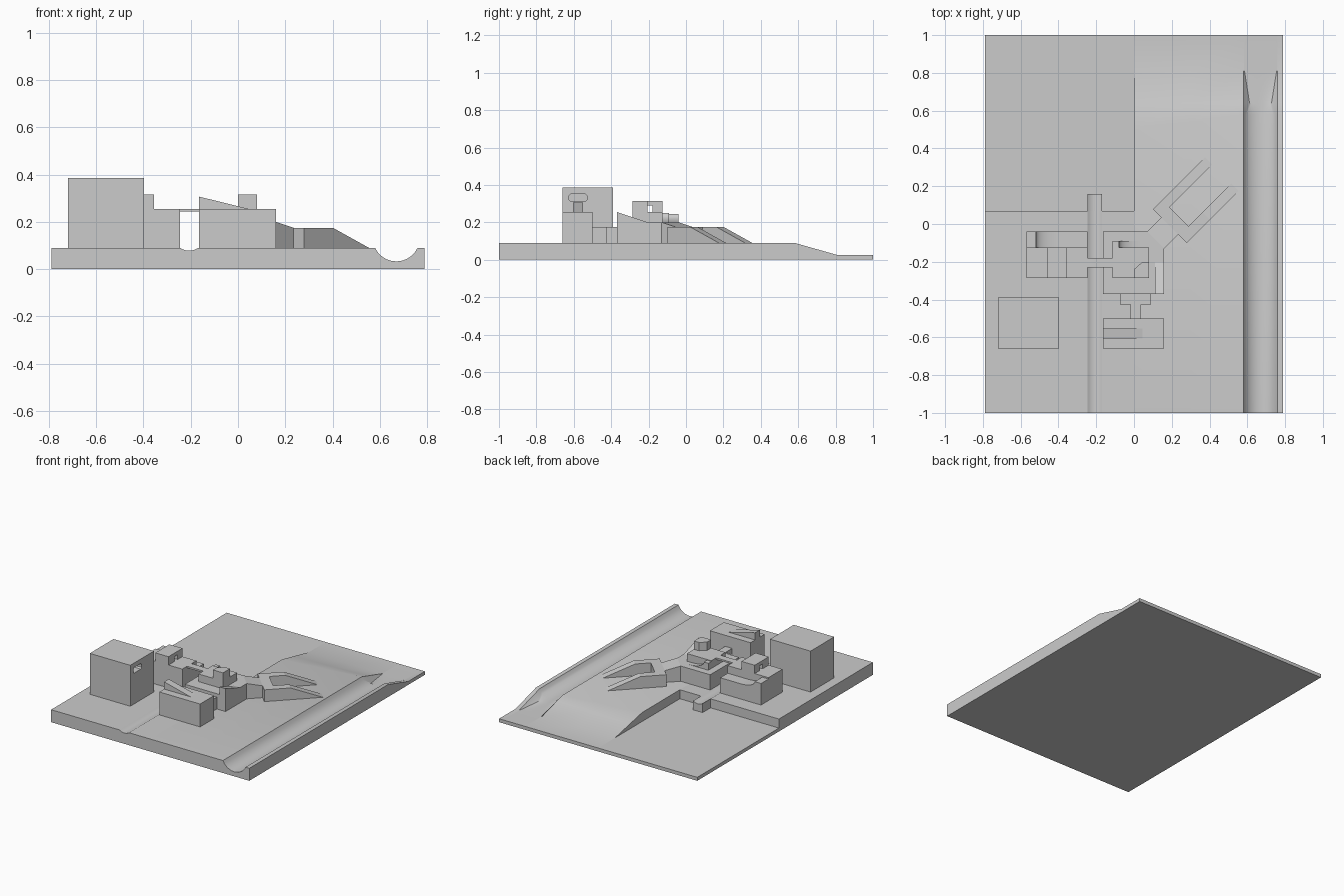
import bpy, bmesh, math

if "Cube" in bpy.data.objects:
    bpy.data.objects.remove(bpy.data.objects["Cube"])

R2 = math.sqrt(2)
G = 0.09      # upper ground level
LOW = 0.025   # lower ground level


def loft(name, rings, smooth=False):
    """Skin a list of equal-length closed rings and cap both ends."""
    bm = bmesh.new()
    vs = [[bm.verts.new(p) for p in r] for r in rings]
    n = len(rings[0])
    for a, b in zip(vs, vs[1:]):
        for i in range(n):
            j = (i + 1) % n
            bm.faces.new((a[i], a[j], b[j], b[i]))
    bm.faces.new(vs[0])
    bm.faces.new(vs[-1])
    bmesh.ops.recalc_face_normals(bm, faces=bm.faces)
    me = bpy.data.meshes.new(name)
    bm.to_mesh(me)
    bm.free()
    ob = bpy.data.objects.new(name, me)
    bpy.context.collection.objects.link(ob)
    if smooth:
        bpy.ops.object.select_all(action='DESELECT')
        ob.select_set(True)
        bpy.context.view_layer.objects.active = ob
        bpy.ops.object.shade_smooth_by_angle()
    return ob


def plan(name, pts, z0, z1):
    return loft(name, [[(x, y, z) for x, y in pts] for z in (z0, z1)])


def box(name, x0, x1, y0, y1, z0, z1):
    return plan(name, [(x0, y0), (x1, y0), (x1, y1), (x0, y1)], z0, z1)


def along_y(name, prof, y0, y1, smooth=False):
    return loft(name, [[(x, y, z) for x, z in prof] for y in (y0, y1)], smooth)


def along_x(name, prof, x0, x1):
    return loft(name, [[(x, y, z) for y, z in prof] for x in (x0, x1)])


def diagonal(name, prof, v0, v1):
    """Extrude a (u, z) profile; u runs along the +x+y diagonal, v across it."""
    return loft(name, [[((u - v) / R2, (u + v) / R2, z) for u, z in prof]
                       for v in (v0, v1)])


def arc_dip(cx, half, depth, n):
    """Circular-arc hollow in the ground."""
    r = (half * half + depth * depth) / (2 * depth)
    xs = [half * (2 * k / n - 1) for k in range(n + 1)]
    return [(cx + d, G - (math.sqrt(max(r * r - d * d, 0)) - (r - depth))) for d in xs]


# Left plateau with its shallow ditch, and the ditch outlet platform
ditch = arc_dip(-0.207, 0.038, 0.012, 8)
along_y("left_plateau", [(-0.79, 0), (-0.79, G)] + ditch + [(0, G), (0, 0)], -1, 0.07, True)
along_y("ditch_outlet", [(-0.245, 0)] + ditch + [(-0.169, 0)], 0.07, 0.16)
box("low_ground", -0.79, 0, 0.07, 1, 0, LOW)

# Right plateau with round channel, sloping down to the low ground
CX, N = 0.67, 16
arc = arc_dip(CX, 0.09, 0.057, N)


def ground_row(y_left, y, top_left, top, floor=None):
    ring = [(0, y_left, top_left), (0.3, (y_left + y) / 2, (top_left + top) / 2)]
    for k, (x, z) in enumerate(arc):
        if floor is None:
            ring.append((x, y, z))
        elif k in (0, N):
            ring.append((x, y, top))
        else:
            ring.append((CX + floor * (k - N / 2) / (N / 2 - 1), y, min(top, LOW + 0.004)))
    return ring + [(0.79, y, top), (0.79, y, 0), (0, y_left, 0)]


def slope(y, start):
    return G + (LOW - G) * (y - start) / (0.81 - start)


loft("right_plateau", [
    ground_row(-1, -1, G, G),
    ground_row(0.50, 0.58, G, G),
    ground_row(0.64, 0.64, slope(0.64, 0.5), slope(0.64, 0.58), 0.058),
    ground_row(0.81, 0.81, LOW, LOW, 0.085),
    ground_row(1, 1, LOW, LOW, 0.085)], True)

# Tall block with a recessed window in its right face
tall = box("tall_block", -0.72, -0.397, -0.66, -0.39, G, 0.385)
window = [(-0.625, 0.32), (-0.615, 0.312), (-0.54, 0.312), (-0.53, 0.32),
          (-0.53, 0.342), (-0.54, 0.352), (-0.615, 0.352), (-0.625, 0.342)]
cut = along_x("window_cutter", window, -0.45, -0.35)
cut.hide_render = True
cut.hide_viewport = True
mod = tall.modifiers.new("window", 'BOOLEAN')
mod.operation = 'DIFFERENCE'
mod.solver = 'EXACT'
mod.object = cut

# Front block with a wedge on its roof, and the low link behind it
box("front_block", -0.165, 0.16, -0.66, -0.5, G, 0.255)
along_y("roof_wedge", [(-0.165, 0.255), (-0.165, 0.307), (0.045, 0.255)], -0.605, -0.552)
plan("link", [(-0.018, -0.5), (0.038, -0.5), (0.038, -0.425), (0.09, -0.425),
              (0.09, -0.37), (-0.075, -0.37), (-0.075, -0.425), (-0.018, -0.425)], G, 0.175)


# Curved roof ramps: short flat top, then a concave run down
def curved_ramp(name, x0, x1, x2, y0, y1, z0, z1):
    curve = []
    for k in range(9):
        a = k / 8 * math.pi / 2
        curve.append((x2 - (x2 - x1) * math.cos(a), z1 - (z1 - z0) * math.sin(a)))
    along_y(name, [(x0, z0), (x0, z1)] + curve, y0, y1, True)


# West building
box("west_base", -0.57, -0.245, -0.285, -0.04, G, 0.2)
box("west_upper", -0.57, -0.245, -0.285, -0.125, 0.2, 0.255)
along_x("west_tower", [(-0.285, 0.255), (-0.285, 0.315), (-0.125, 0.315), (-0.125, 0.255),
                       (-0.18, 0.255), (-0.18, 0.29), (-0.215, 0.29), (-0.215, 0.255)],
        -0.46, -0.355)
curved_ramp("west_ramp", -0.57, -0.52, -0.41, -0.125, -0.04, 0.2, 0.245)

# Foot bridge between the two buildings
box("bridge", -0.245, -0.115, -0.23, -0.18, 0.243, 0.255)

# East building
plan("east_base", [(-0.165, -0.37), (0.16, -0.37), (0.16, -0.13), (0.07, -0.04),
                   (-0.165, -0.04)], G, 0.2)
box("east_upper", -0.115, 0.08, -0.285, -0.125, 0.2, 0.255)
plan("east_tower", [(0, -0.285), (0.08, -0.285), (0.08, -0.205), (0.04, -0.205),
                    (0, -0.24)], 0.255, 0.315)
curved_ramp("east_ramp", -0.115, -0.08, 0.035, -0.125, -0.09, 0.2, 0.25)
along_x("side_ramp", [(-0.37, 0.2), (-0.37, 0.255), (-0.205, 0.2)], 0.11, 0.16)

# Diagonal forked ramp leaving the east building
diagonal("fork_neck", [(0.021, G), (0.021, 0.2), (0.127, 0.175), (0.127, G)], -0.205, -0.078)
diagonal("fork_crossbar", [(0.127, G), (0.127, 0.175), (0.195, 0.175), (0.195, G)], -0.213, -0.07)
for side, v0, v1 in (("left", -0.07, -0.015), ("right", -0.268, -0.213)):
    diagonal("fork_ramp_" + side, [(0.127, G), (0.127, 0.175), (0.3, 0.175), (0.516, G)], v0, v1)
